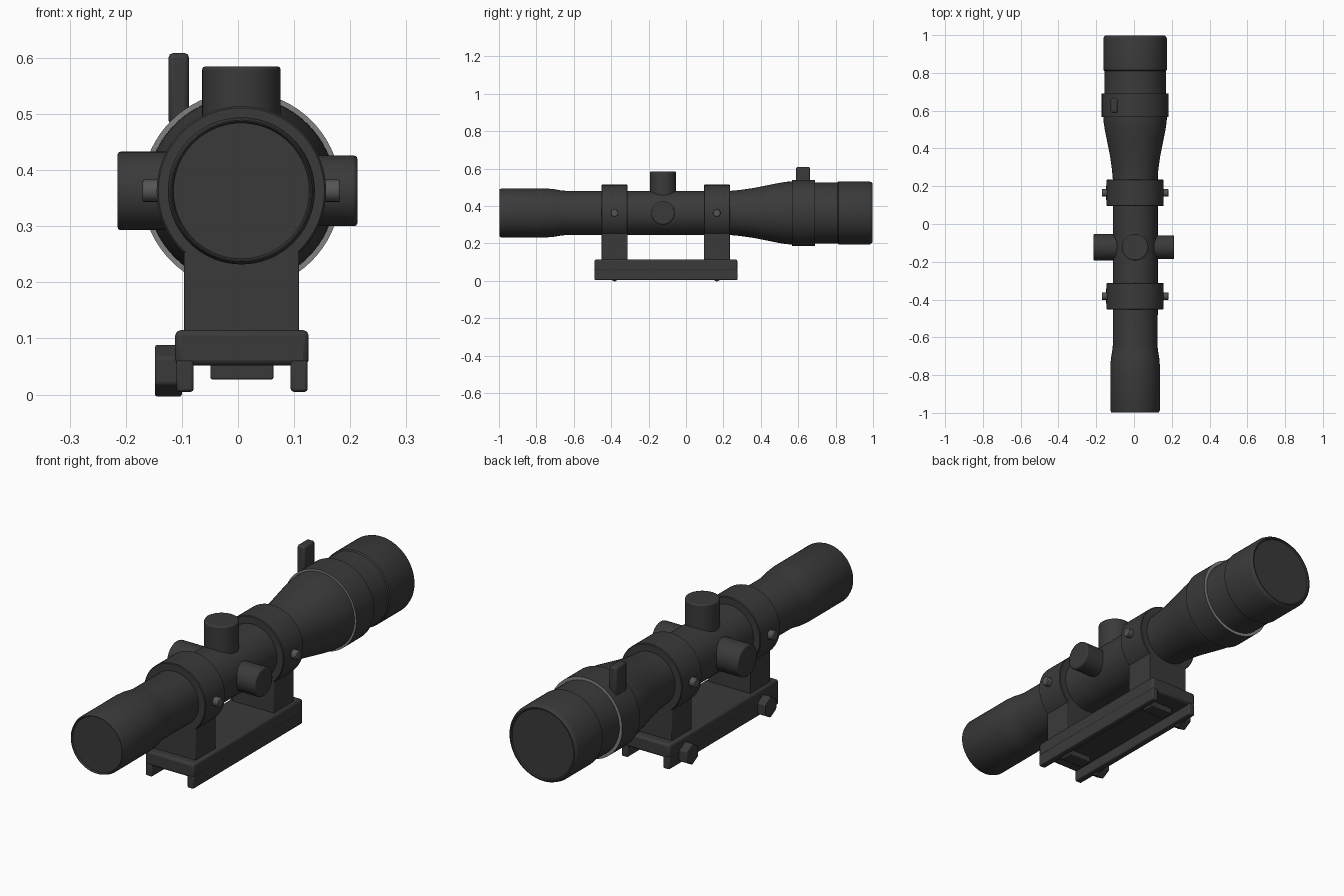
import bpy, bmesh, math
from mathutils import Matrix, Vector

if "Cube" in bpy.data.objects:
    bpy.data.objects.remove(bpy.data.objects["Cube"])

AX, AZ = 0.006, 0.363          # optical axis
RING_Y = (-0.382, 0.165)       # mount ring centres
TURRET_Y = -0.123


def material(name, value):
    m = bpy.data.materials.new(name)
    m.use_nodes = True
    color = (value, value, value, 1)
    m.diffuse_color = color
    m.node_tree.nodes["Principled BSDF"].inputs["Base Color"].default_value = color
    return m


black = material("matte black", 0.042)
grey = material("worn grey", 0.22)
steel = material("dark steel", 0.09)


def finish(name, bm, mats=(black,), bevel=0.0, segments=2):
    bmesh.ops.recalc_face_normals(bm, faces=bm.faces)
    me = bpy.data.meshes.new(name)
    bm.to_mesh(me)
    bm.free()
    ob = bpy.data.objects.new(name, me)
    bpy.context.collection.objects.link(ob)
    for m in mats:
        me.materials.append(m)
    bpy.ops.object.select_all(action="DESELECT")
    ob.select_set(True)
    bpy.context.view_layer.objects.active = ob
    bpy.ops.object.shade_smooth_by_angle(angle=math.radians(35))
    if bevel:
        mod = ob.modifiers.new("Bevel", "BEVEL")
        mod.width, mod.segments = bevel, segments
        mod.limit_method = "ANGLE"
    return ob


def box(name, x, y, z, bevel=0.006, mat=black):
    bm = bmesh.new()
    bmesh.ops.create_cube(bm, size=1)
    size = Vector((x[1] - x[0], y[1] - y[0], z[1] - z[0]))
    mid = Vector((x[0] + x[1], y[0] + y[1], z[0] + z[1])) / 2
    bmesh.ops.transform(bm, matrix=Matrix.Translation(mid) @ Matrix.Diagonal(size).to_4x4(), verts=bm.verts)
    return finish(name, bm, (mat,), bevel)


def rod(name, start, end, radius, sides=48, bevel=0.006, mat=black, turn=0.0):
    a, b = Vector(start), Vector(end)
    bm = bmesh.new()
    bmesh.ops.create_cone(bm, cap_ends=True, segments=sides, radius1=radius,
                          radius2=radius, depth=(b - a).length)
    rot = (b - a).to_track_quat("Z", "Y").to_matrix().to_4x4()
    bmesh.ops.transform(bm, matrix=Matrix.Translation((a + b) / 2) @ rot @ Matrix.Rotation(turn, 4, "Z"),
                        verts=bm.verts)
    return finish(name, bm, (mat,), bevel)


def lathe(name, profile, sides=72, mats=(black,), grey_ends=False):
    """Revolve (y, radius) points around the optical axis and cap both ends."""
    bm = bmesh.new()
    loops = []
    for y, r in profile:
        loops.append([bm.verts.new((AX + r * math.cos(math.tau * i / sides), y,
                                    AZ + r * math.sin(math.tau * i / sides))) for i in range(sides)])
    for a, b in zip(loops, loops[1:]):
        for i in range(sides):
            j = (i + 1) % sides
            bm.faces.new((a[i], a[j], b[j], b[i]))
    for loop in (loops[0], loops[-1]):
        cap = bm.faces.new(loop)
        cap.material_index = 1 if grey_ends else 0
    return finish(name, bm, mats)


# Scope body: eyepiece, tube, flared bell and objective housing
lathe("scope_body", [
    (-0.99, 0.121), (-0.998, 0.124), (-0.998, 0.126), (-0.985, 0.131), (-0.75, 0.131),
    (-0.71, 0.128), (-0.67, 0.121), (-0.64, 0.118), (0.235, 0.118), (0.29, 0.123),
    (0.36, 0.133), (0.43, 0.147), (0.49, 0.159), (0.54, 0.167), (0.57, 0.168), (0.63, 0.168),
    (0.68, 0.163), (0.81, 0.163), (0.815, 0.168), (0.98, 0.168), (0.99, 0.165),
    (0.997, 0.158), (0.997, 0.153), (0.992, 0.150)])

# Power ring with pale end faces and a throw lever
lathe("power_ring", [(0.566, 0.177), (0.69, 0.177)], mats=(black, grey), grey_ends=True)
box("throw_lever", (-0.124, -0.087), (0.588, 0.664), (0.48, 0.609), 0.009)

# Adjustment turrets
rod("elevation_turret", (AX, TURRET_Y, AZ), (AX, TURRET_Y, 0.585), 0.07)
rod("right_turret", (AX, TURRET_Y, AZ), (-0.215, TURRET_Y, AZ), 0.07)
rod("left_turret", (AX, TURRET_Y, AZ), (0.213, TURRET_Y, AZ), 0.063)

# Mount rings, posts, screws, clamp nuts and cross bars
for label, y in zip(("front", "rear"), RING_Y):
    lathe(label + "_mount_ring", [(y - 0.07, 0.148), (y - 0.067, 0.151),
                                  (y + 0.067, 0.151), (y + 0.07, 0.148)])
    box(label + "_mount_post", (-0.096, 0.109), (y - 0.07, y + 0.07), (0.11, 0.31), 0.003)
    for side, word in ((-1, "right"), (1, "left")):
        rod(f"{label}_{word}_screw", (AX + side * 0.13, y, AZ), (AX + side * 0.176, y, AZ),
            0.02, 16, 0.003, steel)
    rod(label + "_clamp_nut", (-0.10, y, 0.0425), (-0.148, y, 0.0425), 0.047, 6, 0.004)
    box(label + "_cross_bar", (-0.049, 0.063), (y - 0.03, y + 0.03), (0.027, 0.06), 0.003)

# Base plate with two rail jaws
BASE_Y = (-0.49, 0.275)
box("base_plate", (-0.112, 0.126), BASE_Y, (0.052, 0.115), 0.01)
box("right_rail_jaw", (-0.11, -0.079), BASE_Y, (0.005, 0.062), 0.005)
box("left_rail_jaw", (0.094, 0.124), BASE_Y, (0.005, 0.062), 0.005)
